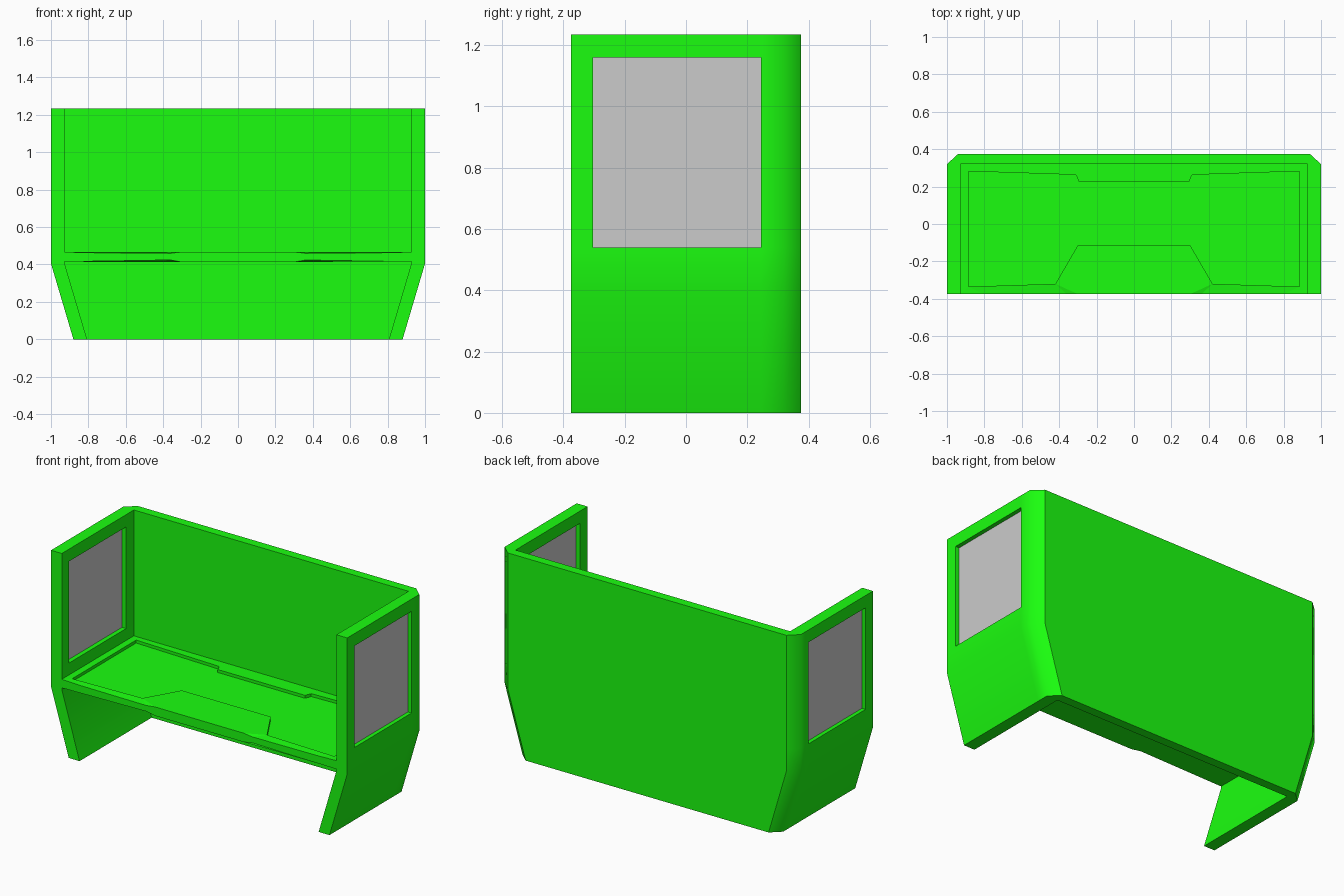
import bpy, bmesh, math
from mathutils import Vector

if "Cube" in bpy.data.objects:
    bpy.data.objects.remove(bpy.data.objects["Cube"])

green = bpy.data.materials.new("green_paint")
green.diffuse_color = (0.011, 0.99, 0.005, 1)
green.use_nodes = True
green.node_tree.nodes["Principled BSDF"].inputs["Base Color"].default_value = green.diffuse_color


def make_object(name, bm, mat=None, mirror=False):
    me = bpy.data.meshes.new(name)
    bm.to_mesh(me)
    bm.free()
    ob = bpy.data.objects.new(name, me)
    bpy.context.collection.objects.link(ob)
    if mat:
        me.materials.append(mat)
    if mirror:
        ob.modifiers.new("mirror", 'MIRROR').use_clip = True
    return ob


# Cab shell: right half as a grid of plan sections, with a window cell left open
LEVELS = [(0, 0.88), (0.405, 1.0), (0.54, 1.0), (1.16, 1.0), (1.235, 1.0)]
YS = [-0.375, -0.303, 0.245, 0.32]
WALL = 0.073
bm = bmesh.new()
outer, inner = [], []
for z, x in LEVELS:
    o = [(x, y) for y in YS] + [(x - 0.06, 0.375), (0, 0.375)]
    i = [(x - WALL, y) for y in YS] + [(x - WALL, 0.32), (0, 0.32)]
    outer.append([bm.verts.new((*p, z)) for p in o])
    row = [bm.verts.new((*p, z)) for p in i[:4]]
    inner.append(row + [row[3], bm.verts.new((*i[5], z))])


def face(*vs):
    unique = list(dict.fromkeys(vs))
    if len(unique) > 2:
        bm.faces.new(unique)


top = len(LEVELS) - 1
for k in range(top):
    for j in range(5):
        for g in (outer, inner):
            if (k, j) != (2, 1):
                face(g[k][j], g[k][j + 1], g[k + 1][j + 1], g[k + 1][j])
    face(outer[k][0], outer[k + 1][0], inner[k + 1][0], inner[k][0])
for k in (0, top):
    for j in range(5):
        face(outer[k][j], outer[k][j + 1], inner[k][j + 1], inner[k][j])
# Window reveals
ring = [(2, 1), (2, 2), (3, 2), (3, 1)]
for (a, b), (c, d) in zip(ring, ring[1:] + ring[:1]):
    face(outer[a][b], outer[c][d], inner[c][d], inner[a][b])
bmesh.ops.recalc_face_normals(bm, faces=bm.faces)
if max(bm.faces, key=lambda f: f.calc_center_median().y).normal.y < 0:
    bmesh.ops.reverse_faces(bm, faces=bm.faces)
# Corner chamfers blend into the sides, every other corner stays sharp
soft = {outer[k][3] for k in range(top + 1)}
for f in bm.faces:
    f.smooth = True
for e in bm.edges:
    if len(e.link_faces) == 2 and e.calc_face_angle() > math.radians(30):
        e.smooth = all(v in soft for v in e.verts)
make_object("cab_shell", bm, green, mirror=True)

# Floor slab with a shallow recessed panel
FRONT = [(0.93, 0.415, 0.467), (0.8, 0.417, 0.463), (0.36, 0.424, 0.46), (0.3, 0.413, 0.467)]
RECESS = [(0.885, 0.282), (0.885, -0.335), (0.42, -0.32), (0.3, -0.113)]
BACK = [(0.295, 0.225), (0.31, 0.263)]
front = [(-x, b, t) for x, b, t in FRONT] + FRONT[::-1]
recess = BACK + RECESS + [(-x, y) for x, y in RECESS[::-1] + BACK[::-1]]
bm = bmesh.new()


def loop(points):
    return [bm.verts.new(p) for p in points]


def bridge(a, b):
    for n in range(len(a)):
        m = (n + 1) % len(a)
        bm.faces.new((a[n], a[m], b[m], b[n]))


low = loop([(x, -0.375, b) for x, b, t in front] + [(0.93, 0.32, 0.415), (-0.93, 0.32, 0.415)])
high = loop([(x, -0.375, t) for x, b, t in front] + [(0.93, 0.32, 0.467), (-0.93, 0.32, 0.467)])
rim = loop([(x, y, 0.467) for x, y in recess])
pan = loop([(x, y, 0.449) for x, y in recess])
bridge(low, high)
bridge(rim, pan)
bm.faces.new(pan)
bm.faces.new(low)
edges = [bm.edges.get((r[n - 1], r[n])) for r in (high, rim) for n in range(len(r))]
bmesh.ops.triangle_fill(bm, edges=edges, use_beauty=True, normal=Vector((0, 0, 1)))
bmesh.ops.recalc_face_normals(bm, faces=bm.faces)
make_object("floor", bm, green)

# Side window panes, set midway in the walls
bm = bmesh.new()
bmesh.ops.create_cube(bm, size=1)
for v in bm.verts:
    v.co = Vector((0.965 + v.co.x * 0.02, -0.029 + v.co.y * 0.548, 0.85 + v.co.z * 0.62))
make_object("window_panes", bm, mirror=True)
